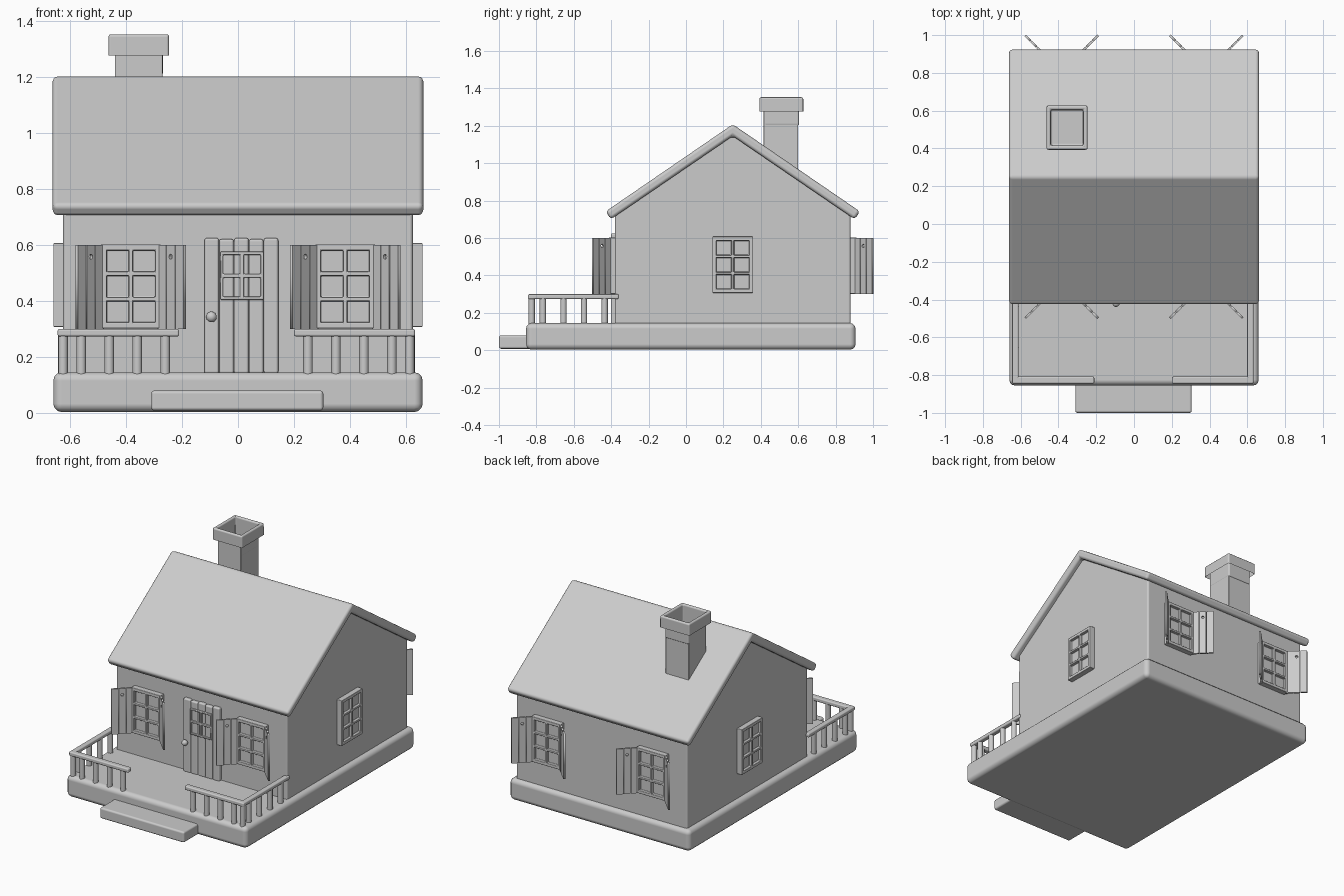
import bpy, bmesh, math
from mathutils import Matrix, Vector

old = bpy.data.objects.get("Cube")
if old:
    bpy.data.objects.remove(old, do_unlink=True)

grey = bpy.data.materials.new("plain grey")
grey.use_nodes = True
COLOUR = (0.6, 0.6, 0.6, 1)
grey.diffuse_color = COLOUR
grey.node_tree.nodes["Principled BSDF"].inputs["Base Color"].default_value = COLOUR
RIDGE_Y = 0.25


def add_object(name, mesh, matrix=None):
    obj = bpy.data.objects.new(name, mesh)
    bpy.context.collection.objects.link(obj)
    if matrix:
        obj.matrix_world = matrix
    if not mesh.materials:
        mesh.materials.append(grey)
    return obj


def finish(name, bm, bevel=0.0, matrix=None, segments=3):
    """Turn a bmesh into a smooth object with rounded edges."""
    bmesh.ops.recalc_face_normals(bm, faces=bm.faces)
    mesh = bpy.data.meshes.new(name)
    bm.to_mesh(mesh)
    bm.free()
    mesh.polygons.foreach_set("use_smooth", [True] * len(mesh.polygons))
    if not bevel:
        mesh.set_sharp_from_angle(angle=math.radians(35))
    obj = add_object(name, mesh, matrix)
    if bevel:
        mod = obj.modifiers.new("rounded edges", 'BEVEL')
        mod.width = bevel
        mod.segments = segments
        mod.limit_method = 'ANGLE'
        mod.harden_normals = True
    return obj


def box_mesh(lo, hi):
    bm = bmesh.new()
    bmesh.ops.create_cube(bm, size=1)
    lo, hi = Vector(lo), Vector(hi)
    bmesh.ops.scale(bm, vec=hi - lo, verts=bm.verts)
    bmesh.ops.translate(bm, vec=(lo + hi) / 2, verts=bm.verts)
    return bm


def box(name, lo, hi, bevel=0.01):
    return finish(name, box_mesh(lo, hi), bevel)


def prism(name, profile, half_x, bevel):
    """Extrude a y-z profile along x."""
    bm = bmesh.new()
    face = bm.faces.new([bm.verts.new((-half_x, y, z)) for y, z in profile])
    out = bmesh.ops.extrude_face_region(bm, geom=[face])
    moved = [v for v in out["geom"] if isinstance(v, bmesh.types.BMVert)]
    bmesh.ops.translate(bm, vec=(2 * half_x, 0, 0), verts=moved)
    return finish(name, bm, bevel)


def upright(loc, turn):
    """Stand a flat x-y layout up so that it faces -y, then turn it."""
    return (Matrix.Translation(loc) @ Matrix.Rotation(math.radians(turn), 4, 'Z')
            @ Matrix.Rotation(math.pi / 2, 4, 'X'))


def window(name, loc, turn, w, h, rows, depth, margin=0.014):
    """Frame with two columns of recessed panes."""
    bm = bmesh.new()
    bmesh.ops.create_grid(bm, x_segments=2, y_segments=rows, size=0.5)
    bmesh.ops.scale(bm, vec=(w - 2 * margin, h - 2 * margin, 1), verts=bm.verts)
    panes = bm.faces[:]
    for size, drop in (((w / (w - 2 * margin), h / (h - 2 * margin), 1), 0), ((1, 1, 1), -depth)):
        rim = [e for e in bm.edges if e.is_boundary]
        out = bmesh.ops.extrude_edge_only(bm, edges=rim)
        verts = [v for v in out["geom"] if isinstance(v, bmesh.types.BMVert)]
        bmesh.ops.scale(bm, vec=size, verts=verts)
        bmesh.ops.translate(bm, vec=(0, 0, drop), verts=verts)
    bmesh.ops.inset_individual(bm, faces=panes, thickness=0.01)
    # straight recess: extrude each pane inwards
    out = bmesh.ops.extrude_discrete_faces(bm, faces=panes)
    for face in out["faces"]:
        bmesh.ops.translate(bm, vec=(0, 0, -0.018), verts=face.verts)
    return finish(name, bm, 0.004, upright(loc, turn), 2)


# Foundation and step
box("foundation", (-0.66, -0.855, 0.003), (0.66, 0.907, 0.145), 0.03)
box("front_step", (-0.31, -1.0, 0.008), (0.305, -0.82, 0.08), 0.012)

# Walls with gables
prism("walls", [(-0.38, 0.13), (0.88, 0.13), (0.88, 0.73), (RIDGE_Y, 1.16), (-0.38, 0.73)], 0.625, 0.012)

# Roof as a chevron slab
prism("roof", [(-0.43, 0.742), (RIDGE_Y, 1.208), (0.93, 0.742),
               (0.902, 0.7), (RIDGE_Y, 1.145), (-0.402, 0.7)], 0.662, 0.018)

# Chimney with a hollow cap
box("chimney_stack", (-0.44, 0.415, 0.9), (-0.27, 0.6, 1.2), 0.004)
bm = box_mesh((-0.463, 0.393, 1.277), (-0.246, 0.627, 1.353))
top = max(bm.faces, key=lambda f: f.calc_center_median().z)
bmesh.ops.inset_region(bm, faces=[top], thickness=0.032)
well = bmesh.ops.extrude_discrete_faces(bm, faces=[top])["faces"][0]
bmesh.ops.translate(bm, vec=(0, 0, -0.15), verts=well.verts)
bottom = min((f for f in bm.faces if f.normal.z < -0.5 and f != well),
             key=lambda f: f.calc_center_median().z)
bmesh.ops.delete(bm, geom=[bottom], context='FACES_ONLY')
finish("chimney_cap", bm, 0.01)
bm = box_mesh((-0.44, 0.415, 1.15), (-0.27, 0.6, 1.3))
bmesh.ops.delete(bm, geom=[f for f in bm.faces if abs(f.normal.z) > 0.5], context='FACES_ONLY')
finish("chimney_neck", bm, 0.004)

# Shutter outline: three planks, the middle one with a round hole
curve = bpy.data.curves.new("shutter_outline", 'CURVE')
curve.dimensions = '2D'
curve.fill_mode = 'BOTH'
curve.extrude = 0.006


def loop(points):
    spline = curve.splines.new('POLY')
    spline.points.add(len(points) - 1)
    for p, (x, y) in zip(spline.points, points):
        p.co = (x, y, 0, 1)
    spline.use_cyclic_u = True


PLANK = 0.045
for i in range(3):
    a, b = i * PLANK, (i + 1) * PLANK - 0.003
    loop([(a, 0), (b, 0), (b, 0.3), (a, 0.3)])
loop([(0.066 + 0.009 * math.cos(t * math.pi / 6), 0.258 + 0.009 * math.sin(t * math.pi / 6))
      for t in range(12)])
outline = bpy.data.objects.new("shutter_outline", curve)
bpy.context.collection.objects.link(outline)
shutter = bpy.data.meshes.new_from_object(outline.evaluated_get(bpy.context.evaluated_depsgraph_get()))
bpy.data.objects.remove(outline)
shutter.materials.clear()

# Front and back windows with open shutters
for side, turn, label in ((-1, 0, "front"), (1, 180, "back")):
    face_y = RIDGE_Y + side * 0.665
    for x, end in ((-0.383, "right"), (0.383, "left")):
        window(f"{label}_{end}_window", (x, face_y, 0.452), turn, 0.215, 0.3, 3, 0.045)
        for s in (-1, 1):
            angle = math.degrees(math.atan2(side, s))
            hinge = (x + s * 0.1, RIDGE_Y + side * 0.655, 0.3)
            add_object(f"{label}_{end}_shutter", shutter, upright(hinge, angle))

# Gable windows
for s, end in ((-1, "right"), (1, "left")):
    window(f"{end}_gable_window", (s * 0.66, RIDGE_Y, 0.457), s * 90, 0.218, 0.3, 3, 0.045)

# Plank door with window and knob
for i in range(5):
    x = -0.12 + i * 0.053
    box("door_plank", (x, -0.402, 0.14), (x + 0.052, -0.37, 0.625 - 0.004 * (i % 2)), 0.009)
window("door_window", (0.014, -0.412, 0.49), 0, 0.156, 0.172, 2, 0.03, 0.004)
bm = bmesh.new()
bmesh.ops.create_uvsphere(bm, u_segments=20, v_segments=12, radius=0.019,
                          matrix=Matrix.Translation((-0.095, -0.42, 0.343)))
finish("door_knob", bm)


# Porch railings
def baluster(x, y):
    bm = bmesh.new()
    bmesh.ops.create_cone(bm, cap_ends=True, segments=16, radius1=0.017, radius2=0.017, depth=0.16,
                          matrix=Matrix.Translation((x, y, 0.21)))
    finish("baluster", bm)


for s, outer, inner, end in ((-1, 0.645, 0.21, "right"), (1, 0.633, 0.2, "left")):
    xs = sorted((s * outer, s * inner))
    box(f"{end}_front_rail", (xs[0], -0.845, 0.273), (xs[1], -0.808, 0.3), 0.008)
    xs = sorted((s * outer, s * (outer - 0.034)))
    box(f"{end}_side_rail", (xs[0], -0.84, 0.274), (xs[1], -0.36, 0.3), 0.008)
    baluster(s * (outer - 0.02), -0.825)
    for i in range(4):
        baluster(s * (inner + 0.05 + 0.1 * i), -0.825)
        baluster(s * (outer - 0.018), -0.435 - 0.11 * i)
